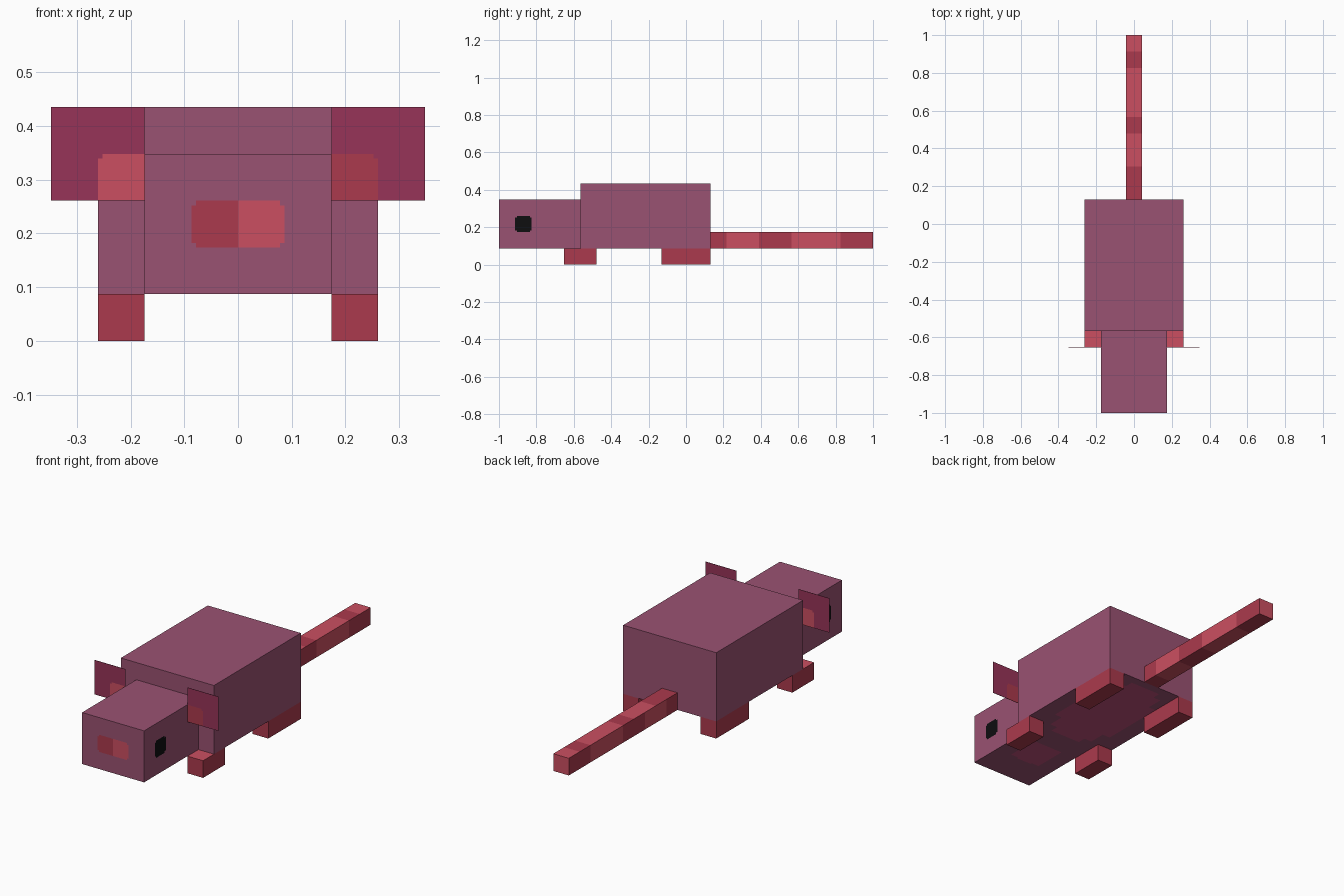
import bpy
import bmesh
from mathutils import Vector

cube = bpy.data.objects.get("Cube")
if cube:
    bpy.data.objects.remove(cube, do_unlink=True)

UNIT = 2 / 46      # one block of the model's grid
ROUND = 0.2        # clipped corner of painted patches, in blocks


def make_material(name, rgb):
    """Make a flat material from display values 0-255."""
    linear = [((c / 255 + 0.055) / 1.055) ** 2.4 for c in rgb] + [1]
    mat = bpy.data.materials.new(name)
    mat.use_nodes = True
    mat.diffuse_color = linear
    bsdf = mat.node_tree.nodes["Principled BSDF"]
    bsdf.inputs["Base Color"].default_value = linear
    bsdf.inputs["Roughness"].default_value = 0.9
    return mat


MATERIALS = [
    make_material("dusky purple", (154, 82, 114)),
    make_material("maroon", (151, 52, 88)),
    make_material("deep red", (171, 58, 77)),
    make_material("coral pink", (203, 79, 97)),
    make_material("black", (14, 14, 16)),
    make_material("belly rose", (190, 80, 122)),
]
PURPLE, MAROON, RED, PINK, BLACK, ROSE = range(6)


def box(name, low, high, rule, cuts=((), (), ())):
    """Box between two corners, sliced along each axis and coloured by rule."""
    low, high = Vector(low), Vector(high)
    bm = bmesh.new()
    bmesh.ops.create_cube(bm, size=1)
    for v in bm.verts:
        v.co = (low + high) / 2 + v.co * (high - low)
    for axis, places in enumerate(cuts):
        normal = Vector([i == axis for i in range(3)])
        for place in places:
            bmesh.ops.bisect_plane(bm, geom=bm.verts[:] + bm.edges[:] + bm.faces[:],
                                   plane_co=normal * place, plane_no=normal)
    bm.normal_update()
    for face in bm.faces:
        face.material_index = rule(face.calc_center_median(), face.normal)
    # Merge slices of the same colour back into clean faces
    bmesh.ops.dissolve_limit(bm, angle_limit=0.01, verts=bm.verts[:],
                             edges=bm.edges[:], delimit={'MATERIAL'})
    bmesh.ops.scale(bm, vec=Vector((UNIT, UNIT, UNIT)), verts=bm.verts[:])
    mesh = bpy.data.meshes.new(name)
    bm.to_mesh(mesh)
    bm.free()
    for mat in MATERIALS:
        mesh.materials.append(mat)
    obj = bpy.data.objects.new(name, mesh)
    bpy.context.collection.objects.link(obj)
    return obj


def edges(a, b):
    """Slice places for a patch with clipped corners."""
    return [a, a + ROUND, b - ROUND, b]


def in_patch(u, v, u_mid, v_mid, half_u, half_v):
    """Inside a rectangle but not in its clipped corners."""
    du, dv = half_u - abs(u - u_mid), half_v - abs(v - v_mid)
    return du > 0 and dv > 0 and max(du, dv) > ROUND


def in_oval(p, y_mid, rx, ry):
    return abs(p.x / rx) ** 2.5 + abs((p.y - y_mid) / ry) ** 2.5 < 1


# Body with a rosy belly
def body_colour(p, n):
    return ROSE if n.z < -0.5 and in_oval(p, -5, 3.8, 7) else PURPLE


box("body", (-6, -13, 2), (6, 3, 10), body_colour,
    (range(-5, 6), range(-12, 3), ()))


# Head with eyes, a two-tone snout and a rosy chin
def head_colour(p, n):
    if abs(n.x) > 0.5 and in_patch(p.y, p.z, -20, 5, 1, 1):
        return BLACK
    if n.y < -0.5 and in_patch(p.x, p.z, 0, 5, 2, 1):
        return RED if p.x < 0 else PINK
    if n.z < -0.5 and in_oval(p, -17, 2.7, 2.2):
        return ROSE
    return PURPLE


box("head", (-4, -23, 2), (4, -13, 8), head_colour,
    ([-1, 0, 1] + edges(-2, 2), edges(-21, -19) + list(range(-19, -14)), edges(4, 6)))


# Tail with bands, placed differently on top than on the sides
def tail_colour(p, n):
    if n.y > 0.5:
        return PINK
    bands = (7, 11, 13, 19, 21) if n.z > 0.5 else (5, 9, 13, 19)
    return PINK if sum(p.y > b for b in bands) % 2 else RED


box("tail", (-1, 3, 2), (1, 23, 4), tail_colour,
    ((), (5, 7, 9, 11, 13, 19, 21), ()))


def leg_colour(p, n):
    return PINK if n.z > 0.5 else RED


# Ears and legs on both sides
for side, label in ((1, "left"), (-1, "right")):
    def span(a, b):
        return sorted((side * a, side * b))

    def ear_colour(p, n):
        x = abs(p.x)
        clipped = x > 6 - ROUND and p.z > 8 - ROUND
        if x < 6 and p.z < 8 and not clipped:
            return RED if side > 0 else PINK
        return MAROON

    x0, x1 = span(4, 8)
    box(label + "_ear", (x0, -15.02, 6), (x1, -14.98, 10), ear_colour,
        (span(6 - ROUND, 6), (), (8 - ROUND, 8)))

    x0, x1 = span(4, 6)
    for part, y0, y1 in (("front", -15, -11), ("back", -3, 3)):
        box(f"{label}_{part}_leg", (x0, y0, 0), (x1, y1, 2), leg_colour)
